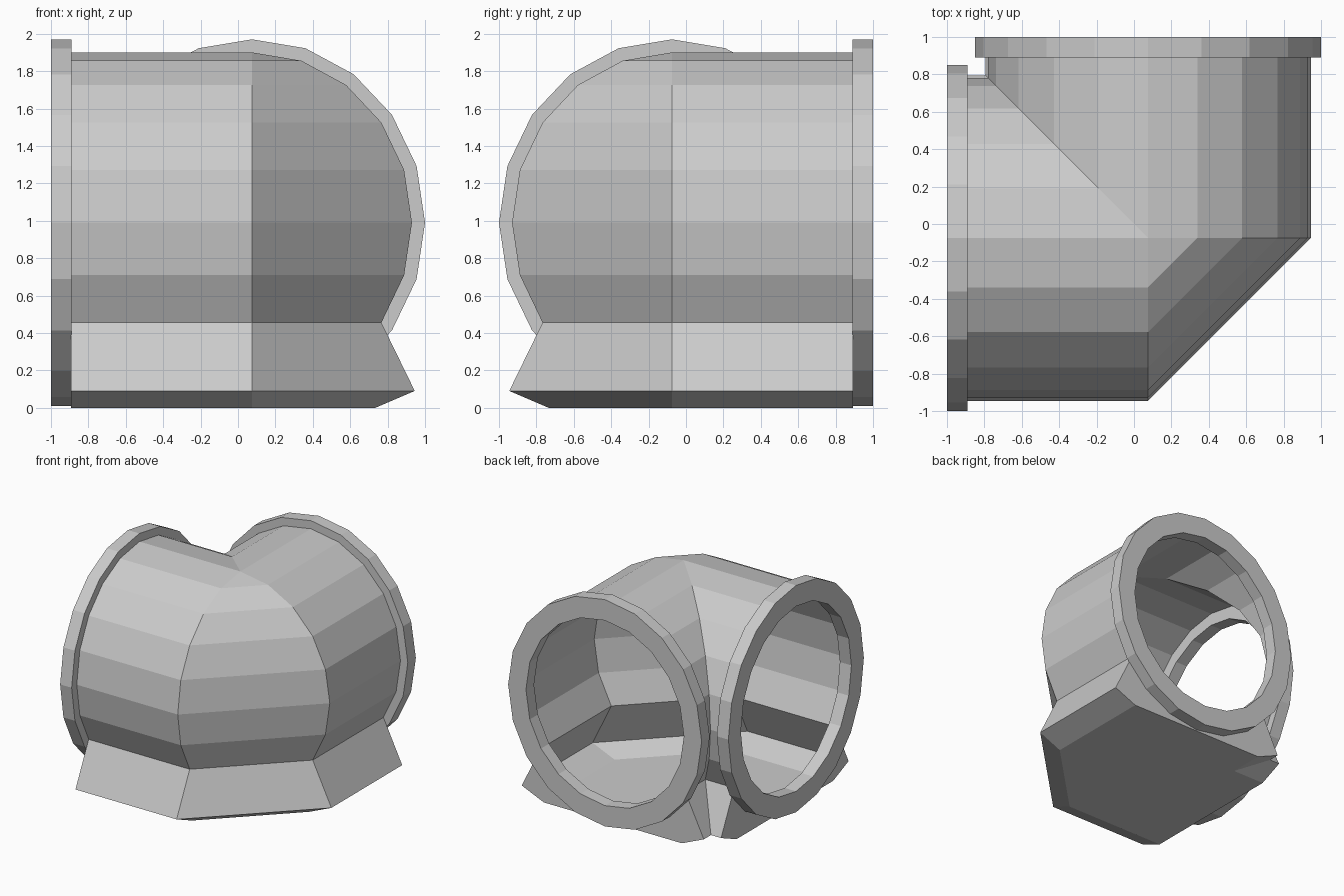
import bpy, bmesh
from math import sin, cos, radians

cube = bpy.data.objects.get("Cube")
if cube:
    bpy.data.objects.remove(cube, do_unlink=True)

SIDES = 20
C = 0.075          # pipe axes meet at (C, -C)
AXIS_Z = 0.99
FLANGE_IN = 0.89   # inner face of each flange
CAP = 0.892        # body end wall, just inside the flange

grey = bpy.data.materials.new("light grey")
grey.use_nodes = True
colour = (0.6, 0.6, 0.6, 1)
grey.diffuse_color = colour
grey.node_tree.nodes["Principled BSDF"].inputs["Base Color"].default_value = colour


def oval(rx, rz):
    """Points (offset, height) clockwise from the top."""
    step = radians(360 / SIDES)
    return [(rx * sin(i * step), AXIS_Z + rz * cos(i * step)) for i in range(SIDES)]


def loft(bm, rings, closed=False):
    """Skin a list of equal-length rings of coordinates."""
    loops = [[bm.verts.new(p) for p in ring] for ring in rings]
    pairs = list(zip(loops, loops[1:]))
    if closed:
        pairs.append((loops[-1], loops[0]))
    for a, b in pairs:
        for i in range(SIDES):
            j = (i + 1) % SIDES
            bm.faces.new((a[i], a[j], b[j], b[i]))


def finish(bm, name):
    bmesh.ops.remove_doubles(bm, verts=bm.verts, dist=0.0005)
    bmesh.ops.dissolve_degenerate(bm, edges=bm.edges, dist=0.0005)
    bmesh.ops.recalc_face_normals(bm, faces=bm.faces)
    mesh = bpy.data.meshes.new(name)
    bm.to_mesh(mesh)
    bm.free()
    mesh.materials.append(grey)
    obj = bpy.data.objects.new(name, mesh)
    bpy.context.collection.objects.link(obj)


# Sections across the side pipe (opens to -x) and the back pipe (opens to +y)
def side_ring(profile, dist):
    return [(-dist, -C - o, z) for o, z in profile]


def back_ring(profile, dist):
    return [(C + o, dist, z) for o, z in profile]


# Body profile: round pipe above, flared foot with a flat floor below
profile = oval(0.855, 0.91)
foot = [(0.87, 0.09), (0.66, 0), (0, 0), (-0.66, 0), (-0.87, 0.09)]
profile[8:13] = foot

# Elbow: mitred on the inside, one flat facet across the outside
seam_side = [(C + min(o, 0), -C - o, z) for o, z in profile]
seam_back = [(C + o, -C - min(o, 0), z) for o, z in profile]
hole = oval(0.78, 0.825)
body = bmesh.new()
loft(body, [side_ring(hole, CAP), side_ring(profile, CAP), seam_side,
            seam_back, back_ring(profile, CAP), back_ring(hole, CAP)])
finish(body, "elbow_body")

# Flanges: thick rings at both openings
outer, bore = oval(0.925, 0.98), oval(0.755, 0.80)
for name, ring in (("side_flange", side_ring), ("back_flange", back_ring)):
    bm = bmesh.new()
    loft(bm, [ring(outer, FLANGE_IN), ring(outer, 1), ring(bore, 1),
              ring(bore, FLANGE_IN)], closed=True)
    finish(bm, name)
